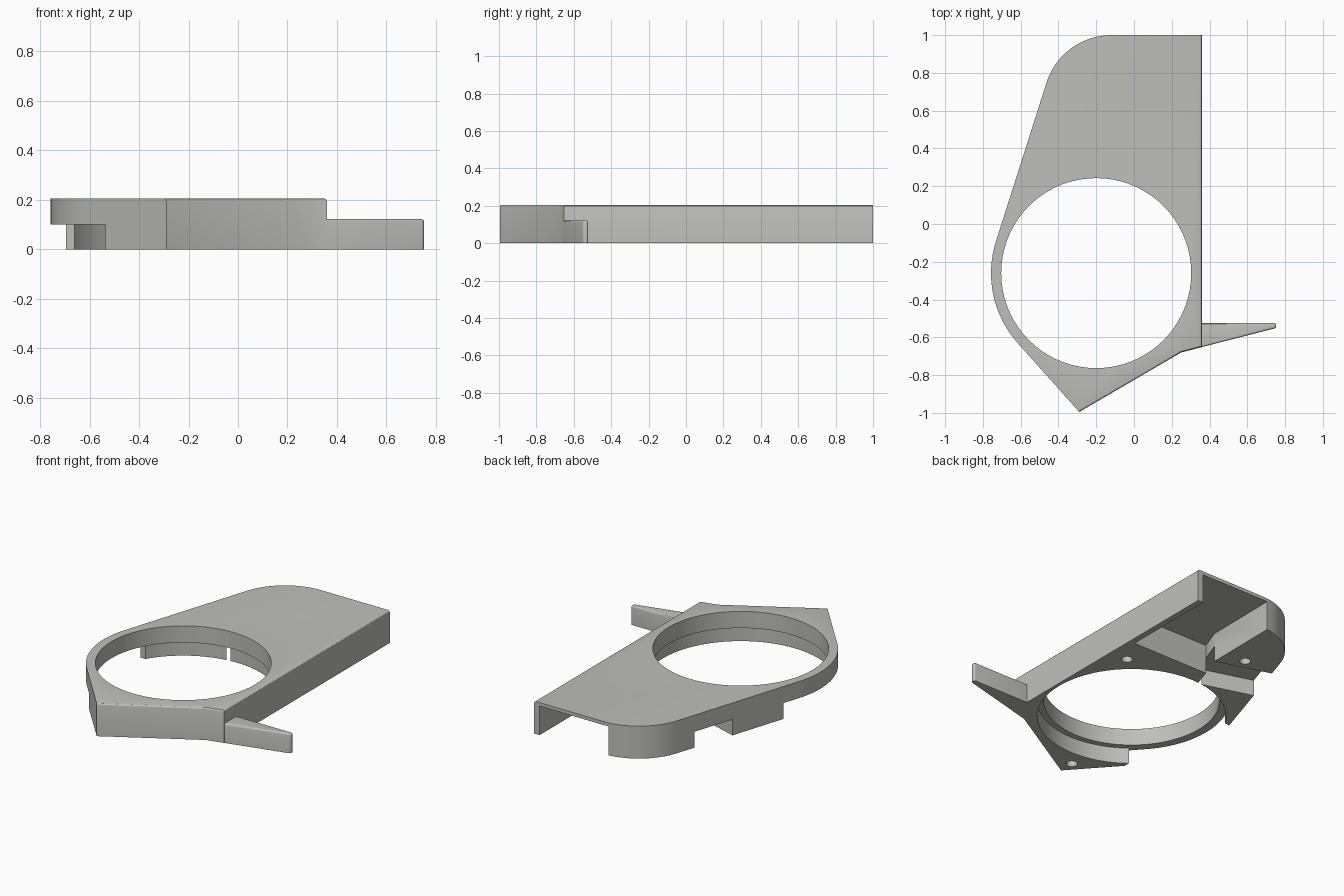
import bpy, bmesh, math

if "Cube" in bpy.data.objects:
    bpy.data.objects.remove(bpy.data.objects["Cube"])

grey = bpy.data.materials.new("warm_grey")
grey.diffuse_color = (0.52, 0.52, 0.49, 1)
grey.use_nodes = True
grey.node_tree.nodes["Principled BSDF"].inputs["Base Color"].default_value = grey.diffuse_color

HOLE = (-0.2, -0.26)   # centre of the large opening


def arc(c, r, a0, a1, n):
    """Points along an arc, angles in degrees."""
    return [(c[0] + r * math.cos(math.radians(a0 + (a1 - a0) * i / n)),
             c[1] + r * math.sin(math.radians(a0 + (a1 - a0) * i / n))) for i in range(n + 1)]


def circle(c, r, n):
    return arc(c, r, 0, 360, n)[:-1]


def prism(name, pts, z0, z1, soft=None, width=0.012):
    """Extrude an outline; edges chosen by soft(a, b) get rounded."""
    bm = bmesh.new()
    low = [bm.verts.new((x, y, z0)) for x, y in pts]
    high = [bm.verts.new((x, y, z1)) for x, y in pts]
    bm.faces.new(low)
    bm.faces.new(high)
    n = len(pts)
    for i in range(n):
        j = (i + 1) % n
        bm.faces.new((low[i], low[j], high[j], high[i]))
    bmesh.ops.recalc_face_normals(bm, faces=bm.faces)
    if soft:
        edges = [e for e in bm.edges if soft(e.verts[0].co, e.verts[1].co)]
        bmesh.ops.bevel(bm, geom=edges, offset=width, segments=3, profile=0.5,
                        affect='EDGES')
    me = bpy.data.meshes.new(name)
    bm.to_mesh(me)
    bm.free()
    me.materials.append(grey)
    ob = bpy.data.objects.new(name, me)
    bpy.context.collection.objects.link(ob)
    return ob


def cut(ob, name, pts, z0, z1):
    """Subtract an extruded outline and remove the cutter."""
    tool = prism(name, pts, z0, z1)
    mod = ob.modifiers.new(name, 'BOOLEAN')
    mod.operation = 'DIFFERENCE'
    mod.solver = 'EXACT'
    mod.object = tool
    bpy.context.view_layer.objects.active = ob
    bpy.ops.object.modifier_apply(modifier=name)
    bpy.data.objects.remove(tool)


def smooth(ob):
    bpy.ops.object.select_all(action='DESELECT')
    ob.select_set(True)
    bpy.context.view_layer.objects.active = ob
    bpy.ops.object.shade_smooth_by_angle(angle=math.radians(30))


# Body outline: straight right side, pointed front, round left side and back corner
outline = ([(0.36, 1.0)] + arc((-0.12, 0.64), 0.36, 90, 163, 16)
           + arc(HOLE, 0.557, 163, 220.7, 16)
           + [(-0.29, -0.995), (0.25, -0.68), (0.36, -0.652)])


def body_soft(a, b):
    # top edges along the right side and the front
    return min(a.z, b.z) > 0.19 and (min(a.x, b.x) > 0.3 or
                                     (max(a.y, b.y) < -0.6 and min(a.x, b.x) > -0.3))


body = prism("body", outline, 0, 0.205, body_soft)

# Large opening with a wider recess below
cut(body, "opening", circle(HOLE, 0.503, 72), -0.1, 0.4)
cut(body, "recess", circle(HOLE, 0.54, 72), -0.1, 0.1)

# Deep pocket under the back, open at the rear
cut(body, "pocket", [(-0.155, 1.1), (-0.16, 0.525), (-0.21, 0.39),
                     (0.322, 0.39), (0.322, 1.1)], -0.1, 0.183)

# Sideways channel to the left edge
cut(body, "channel", [(-0.15, 0.522), (-0.9, 0.752), (-0.9, 0.467),
                      (-0.25, 0.268), (-0.21, 0.39), (-0.2, 0.39)], -0.1, 0.1)

# Relief under the thin left side of the ring
cut(body, "ring_relief", [(-0.535, -1.1), (-0.535, -0.3), (-0.6, 0.02),
                          (-0.9, 0.02), (-0.9, -1.1)], -0.1, 0.1)

# Blind screw holes in the underside
for i, c in enumerate([(0.238, 0.22), (-0.289, -0.898), (-0.294, 0.638)]):
    cut(body, "screw_hole_%d" % i, circle(c, 0.032, 24), -0.1, 0.13)
smooth(body)


# Pointed side fin
def fin_soft(a, b):
    return min(a.z, b.z) > 0.1 or min(a.x, b.x) > 0.7 and abs(a.z - b.z) > 0.05


fin = prism("side_fin", [(0.345, -0.655), (0.752, -0.551), (0.752, -0.524), (0.345, -0.524)],
            0, 0.122, fin_soft, 0.01)
smooth(fin)
